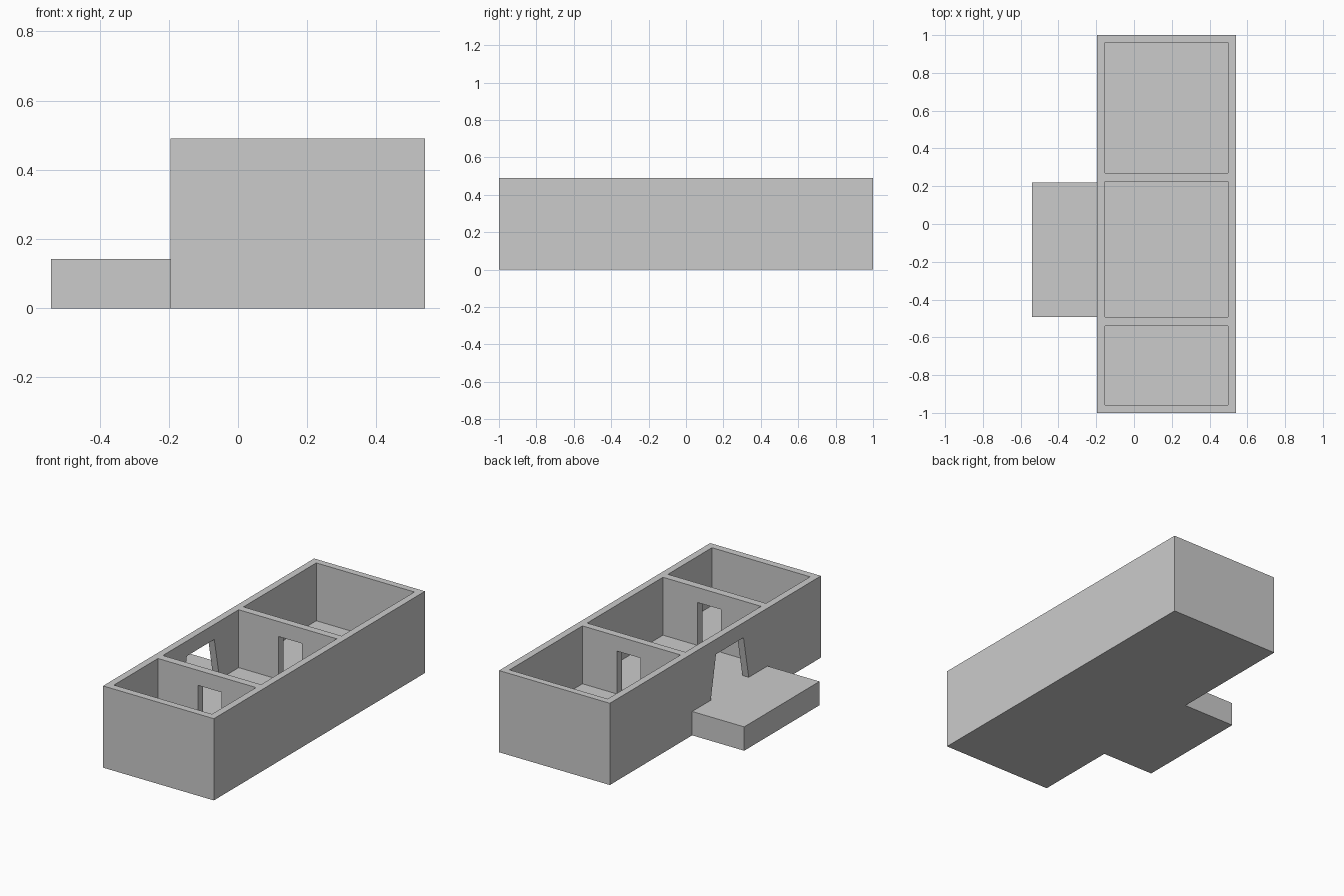
import bpy, bmesh

if "Cube" in bpy.data.objects:
    bpy.data.objects.remove(bpy.data.objects["Cube"])

FLOOR, TOP, DOOR_TOP = 0.143, 0.49, 0.40


def prism(name, profile, offset):
    """Extrude a closed 3D profile along an offset vector."""
    bm = bmesh.new()
    face = bm.faces.new([bm.verts.new(p) for p in profile])
    ext = bmesh.ops.extrude_face_region(bm, geom=[face], use_keep_orig=True)
    verts = [g for g in ext["geom"] if isinstance(g, bmesh.types.BMVert)]
    bmesh.ops.translate(bm, verts=verts, vec=offset)
    bmesh.ops.recalc_face_normals(bm, faces=bm.faces)
    mesh = bpy.data.meshes.new(name)
    bm.to_mesh(mesh)
    bm.free()
    obj = bpy.data.objects.new(name, mesh)
    bpy.context.collection.objects.link(obj)
    return obj


def box(name, x, y, z):
    profile = [(x[0], y[0], z[0]), (x[1], y[0], z[0]), (x[1], y[1], z[0]), (x[0], y[1], z[0])]
    return prism(name, profile, (0, 0, z[1] - z[0]))


def combine(target, tool, operation):
    """Apply a boolean and discard the tool."""
    mod = target.modifiers.new(operation, 'BOOLEAN')
    mod.object, mod.operation, mod.solver = tool, operation, 'EXACT'
    bpy.context.view_layer.objects.active = target
    bpy.ops.object.modifier_apply(modifier=mod.name)
    bpy.data.objects.remove(tool)


# Solid building block
building = box("building", (-0.195, 0.54), (-1, 1), (0, TOP))

# Three open-topped rooms
for y in ((-0.957, -0.54), (-0.493, 0.225), (0.27, 0.96)):
    combine(building, box("room_cutter", (-0.153, 0.498), y, (FLOOR, TOP + 0.1)), 'DIFFERENCE')

# Doorways through the two partition walls
for y in ((-0.6, -0.4), (0.15, 0.35)):
    combine(building, box("door_cutter", (0.112, 0.268), y, (FLOOR, DOOR_TOP)), 'DIFFERENCE')

# Tapered entrance in the side wall, centred on the porch
mid = -0.136
entrance = prism("entrance_cutter",
                 [(-0.3, mid - 0.18, FLOOR), (-0.3, mid + 0.18, FLOOR),
                  (-0.3, mid + 0.13, DOOR_TOP), (-0.3, mid - 0.13, DOOR_TOP)], (0.25, 0, 0))
combine(building, entrance, 'DIFFERENCE')

# Porch platform joined flush with the floor
combine(building, box("porch", (-0.54, -0.195), (-0.493, 0.22), (0, FLOOR)), 'UNION')
